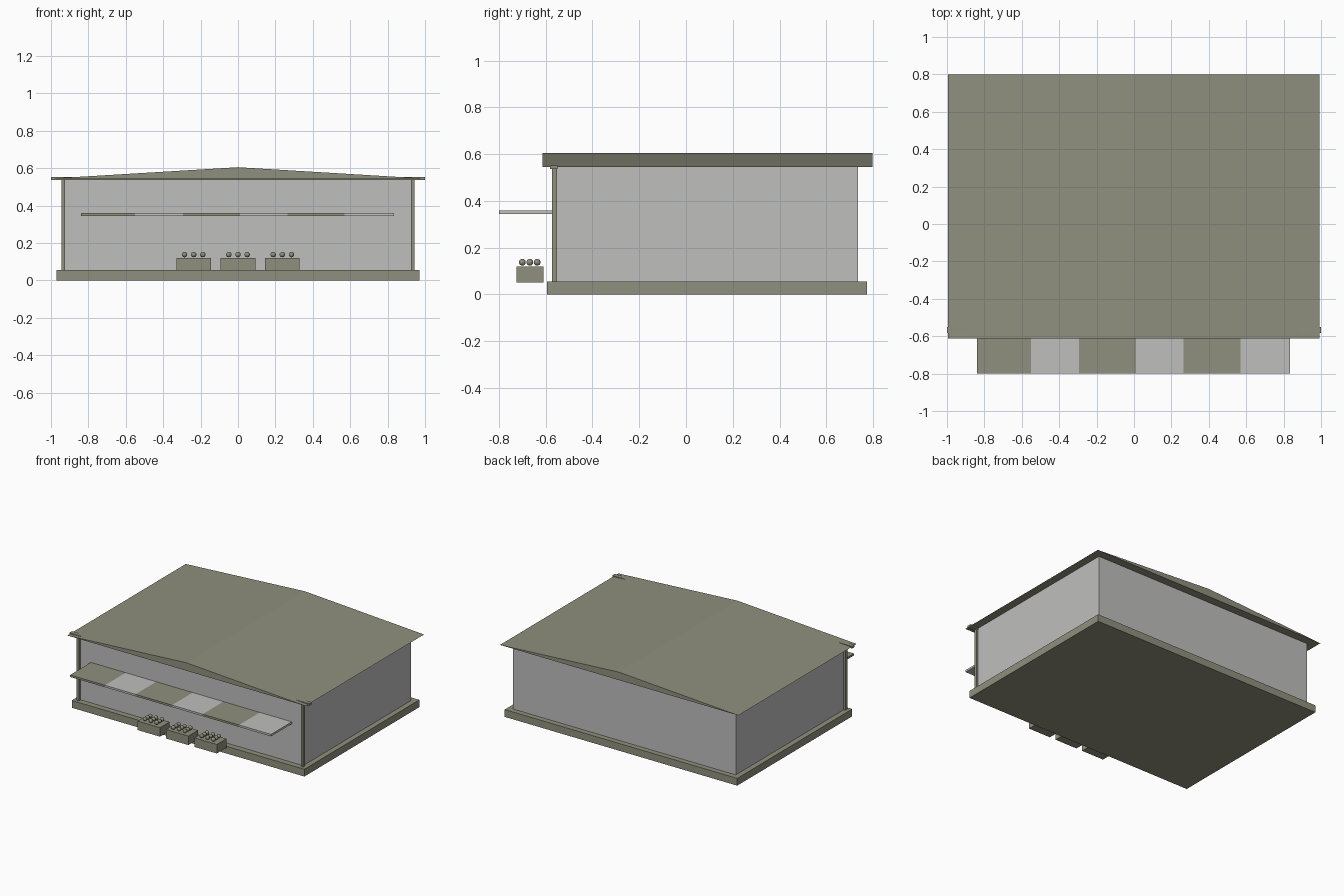
import bpy, bmesh

if "Cube" in bpy.data.objects:
    bpy.data.objects.remove(bpy.data.objects["Cube"])


def material(name, rgb):
    m = bpy.data.materials.new(name)
    m.diffuse_color = (*rgb, 1)
    m.use_nodes = True
    m.node_tree.nodes["Principled BSDF"].inputs["Base Color"].default_value = m.diffuse_color
    return m


OLIVE = material("olive", (0.28, 0.28, 0.21))
GREY = material("light_grey", (0.52, 0.52, 0.515))


def finish(name, bm, mat):
    me = bpy.data.meshes.new(name)
    bmesh.ops.recalc_face_normals(bm, faces=bm.faces[:])
    bm.to_mesh(me)
    bm.free()
    ob = bpy.data.objects.new(name, me)
    me.materials.append(mat)
    bpy.context.collection.objects.link(ob)
    return ob


def box(name, x, y, z, mat):
    """Box from (min, max) ranges on each axis."""
    bm = bmesh.new()
    bmesh.ops.create_cube(bm, size=1)
    for v in bm.verts:
        v.co = [r[0] if c < 0 else r[1] for c, r in zip(v.co, (x, y, z))]
    return finish(name, bm, mat)


# Building body
box("base", (-0.97, 0.97), (-0.595, 0.775), (0, 0.055), OLIVE)
box("walls", (-0.93, 0.93), (-0.552, 0.735), (0.055, 0.546), GREY)

# Corner posts and the beam across the front
for side, x in (("left", -0.935), ("right", 0.935)):
    box("post_" + side, (x - 0.009, x + 0.009), (-0.573, -0.551), (0.055, 0.54), OLIVE)
box("front_beam", (-1, 1), (-0.582, -0.55), (0.536, 0.552), OLIVE)

# Low gable roof: triangular profile pulled from front to back
bm = bmesh.new()
gable = bm.faces.new([bm.verts.new((x, -0.613, z))
                      for x, z in ((-0.995, 0.545), (0.993, 0.545), (0, 0.605))])
ext = bmesh.ops.extrude_face_region(bm, geom=[gable])
for v in ext["geom"]:
    if isinstance(v, bmesh.types.BMVert):
        v.co.y = 0.798
finish("roof", bm, OLIVE)

# Striped awning
edges = (-0.84, -0.55, -0.295, 0.01, 0.265, 0.57, 0.835)
for i, span in enumerate(zip(edges, edges[1:])):
    box(f"awning_stripe_{i + 1}", span, (-0.8, -0.552), (0.345, 0.36), (OLIVE, GREY)[i % 2])

# Planters, each with a three by three bed of round blooms
for n, cx in enumerate((-0.237, 0, 0.237), 1):
    box(f"planter_{n}", (cx - 0.093, cx + 0.093), (-0.724, -0.61), (0.052, 0.12), OLIVE)
    bm = bmesh.new()
    for dx in (-0.049, 0, 0.049):
        for y in (-0.7, -0.668, -0.637):
            new = bmesh.ops.create_uvsphere(bm, u_segments=16, v_segments=10, radius=0.0145)
            bmesh.ops.translate(bm, verts=new["verts"], vec=(cx + dx, y, 0.138))
    blooms = finish(f"blooms_{n}", bm, OLIVE)
    blooms.data.shade_smooth()
